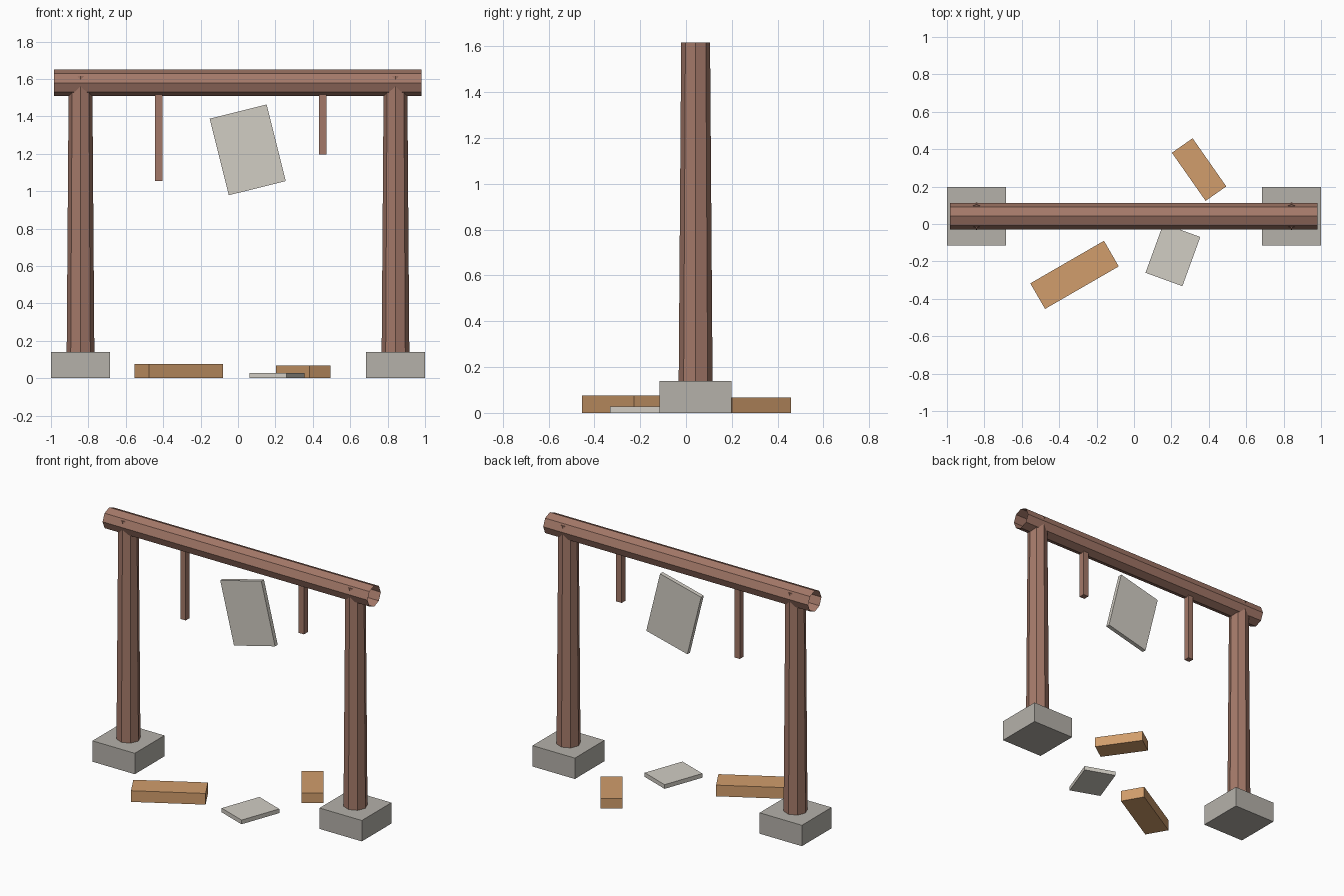
import bpy
import bmesh
from math import radians
from mathutils import Matrix, Vector

cube = bpy.data.objects.get("Cube")
if cube:
    bpy.data.objects.remove(cube, do_unlink=True)


def material(name, rgb):
    mat = bpy.data.materials.new(name)
    mat.use_nodes = True
    mat.diffuse_color = (*rgb, 1)
    mat.node_tree.nodes["Principled BSDF"].inputs["Base Color"].default_value = (*rgb, 1)
    return mat


brown = material("brown wood", (0.37, 0.19, 0.14))
tan = material("tan wood", (0.64, 0.34, 0.15))
stone = material("grey stone", (0.46, 0.44, 0.40))
pale = material("pale board", (0.64, 0.61, 0.55))


def add_object(name, bm, mat, matrix):
    mesh = bpy.data.meshes.new(name)
    bm.to_mesh(mesh)
    bm.free()
    mesh.transform(matrix)
    mesh.materials.append(mat)
    obj = bpy.data.objects.new(name, mesh)
    bpy.context.scene.collection.objects.link(obj)
    return obj


def box(name, size, centre, mat, axis="Z", angle=0):
    bm = bmesh.new()
    bmesh.ops.create_cube(bm, size=1)
    bmesh.ops.scale(bm, vec=Vector(size), verts=bm.verts)
    turn = Matrix.Rotation(radians(angle), 4, axis)
    return add_object(name, bm, mat, Matrix.Translation(centre) @ turn)


def log(name, r1, r2, length, centre, mat, axis_turn=0, caps=True):
    """Eight-sided log, tapering from r1 to r2 along its axis."""
    bm = bmesh.new()
    bmesh.ops.create_cone(bm, cap_ends=caps, segments=8,
                          radius1=r1, radius2=r2, depth=length)
    # Put corners exactly on the main axes
    first = max(bm.verts, key=lambda v: v.co.x)
    if abs(first.co.y) > 0.01:
        bmesh.ops.rotate(bm, verts=bm.verts, matrix=Matrix.Rotation(radians(22.5), 3, "Z"))
    turn = Matrix.Rotation(radians(axis_turn), 4, "Y")
    return add_object(name, bm, mat, Matrix.Translation(centre) @ turn)


MID_Y = 0.042

# Gate frame: footings, tapering posts and an open-ended crossbeam
for side, s in (("right", -1), ("left", 1)):
    x = s * 0.842
    box(f"{side}_footing", (0.314, 0.314, 0.14), (x, MID_Y, 0.07), stone)
    log(f"{side}_post", 0.074, 0.063, 1.477, (x, MID_Y, 0.8785), brown)
log("crossbeam", 0.0705, 0.0705, 1.965, (-0.002, MID_Y, 1.579), brown, 90, caps=False)

# Hanging bars and tilted sign board
for side, x, bottom in (("right", -0.423, 1.054), ("left", 0.454, 1.195)):
    top = 1.56
    box(f"{side}_hanger", (0.04, 0.04, top - bottom), (x, MID_Y, (top + bottom) / 2), brown)
box("sign_board", (0.314, 0.028, 0.422), (0.052, MID_Y, 1.221), pale, "Y", -14)

# Pieces lying on the ground
box("long_plank", (0.455, 0.158, 0.075), (-0.318, -0.272, 0.0375), tan, "Z", 30)
box("short_plank", (0.314, 0.135, 0.068), (0.348, 0.291, 0.034), tan, "Z", -55)
box("fallen_board", (0.21, 0.28, 0.028), (0.208, -0.165, 0.014), pale, "Z", -20)
